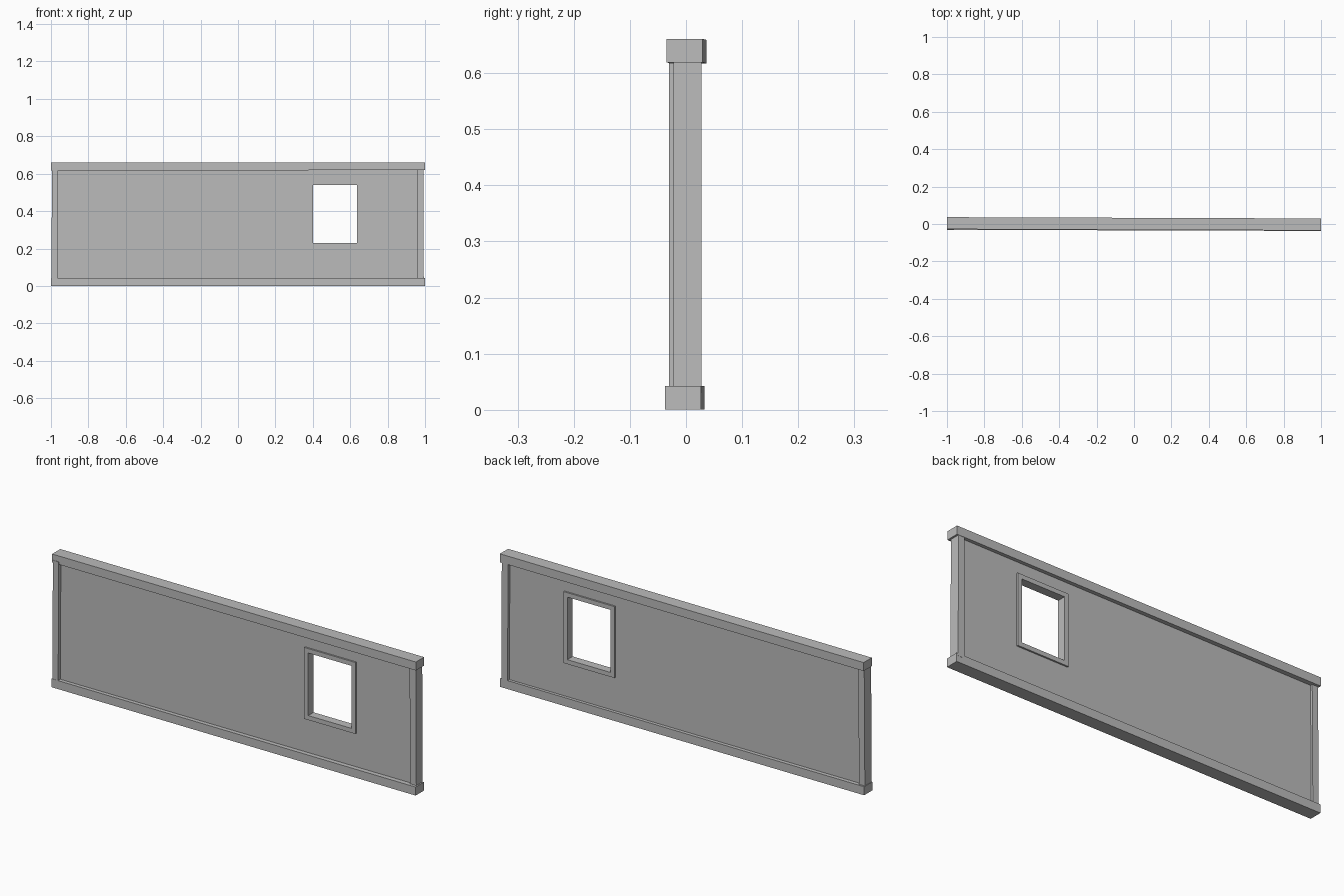
import bpy
from mathutils import Euler, Matrix, Vector

cube = bpy.data.objects.get("Cube")
if cube:
    bpy.data.objects.remove(cube, do_unlink=True)

grey = bpy.data.materials.new("plain grey")
grey.use_nodes = True
GREY = (0.5, 0.5, 0.5, 1)
grey.diffuse_color = GREY
grey.node_tree.nodes["Principled BSDF"].inputs["Base Color"].default_value = GREY


def box(name, low, high, tilt=(0, 0, 0)):
    """Flat-sided block between two corners, turned about its centre."""
    low, high = Vector(low), Vector(high)
    bpy.ops.mesh.primitive_cube_add(size=1)
    obj = bpy.context.object
    obj.name = name
    size = Matrix.Diagonal((*(high - low), 1))
    obj.data.transform(Euler(tilt).to_matrix().to_4x4() @ size)
    obj.location = (low + high) / 2
    obj.data.materials.append(grey)
    return obj


def cut_opening(obj, cutter):
    mod = obj.modifiers.new("window opening", "BOOLEAN")
    mod.object = cutter
    mod.operation = "DIFFERENCE"
    mod.solver = "EXACT"


# Slightly crooked rails along the top and bottom
box("bottom_rail", (-1, -0.034, 0), (1, 0.03, 0.042), (0, 0, -0.003))
box("top_rail", (-1, -0.031, 0.618), (1, 0.033, 0.66), (0, -0.001, -0.0035))

# Leaning end posts
box("left_post", (0.958, -0.022, 0.03), (0.992, 0.028, 0.63), (0, -0.004, 0))
box("right_post", (-0.996, -0.03, 0.03), (-0.964, 0.024, 0.63), (0, 0.006, 0))

# Thin wall panel with a raised window surround
panel = box("wall_panel", (-0.97, -0.013, 0.03), (0.97, 0.013, 0.63))
frame = box("window_frame", (0.378, -0.021, 0.208), (0.658, 0.021, 0.562))
cutter = box("opening_cutter", (0.4, -0.1, 0.23), (0.636, 0.1, 0.54))
cutter.hide_render = True
cutter.hide_viewport = False
cutter.display_type = "WIRE"
for part in (panel, frame):
    cut_opening(part, cutter)
